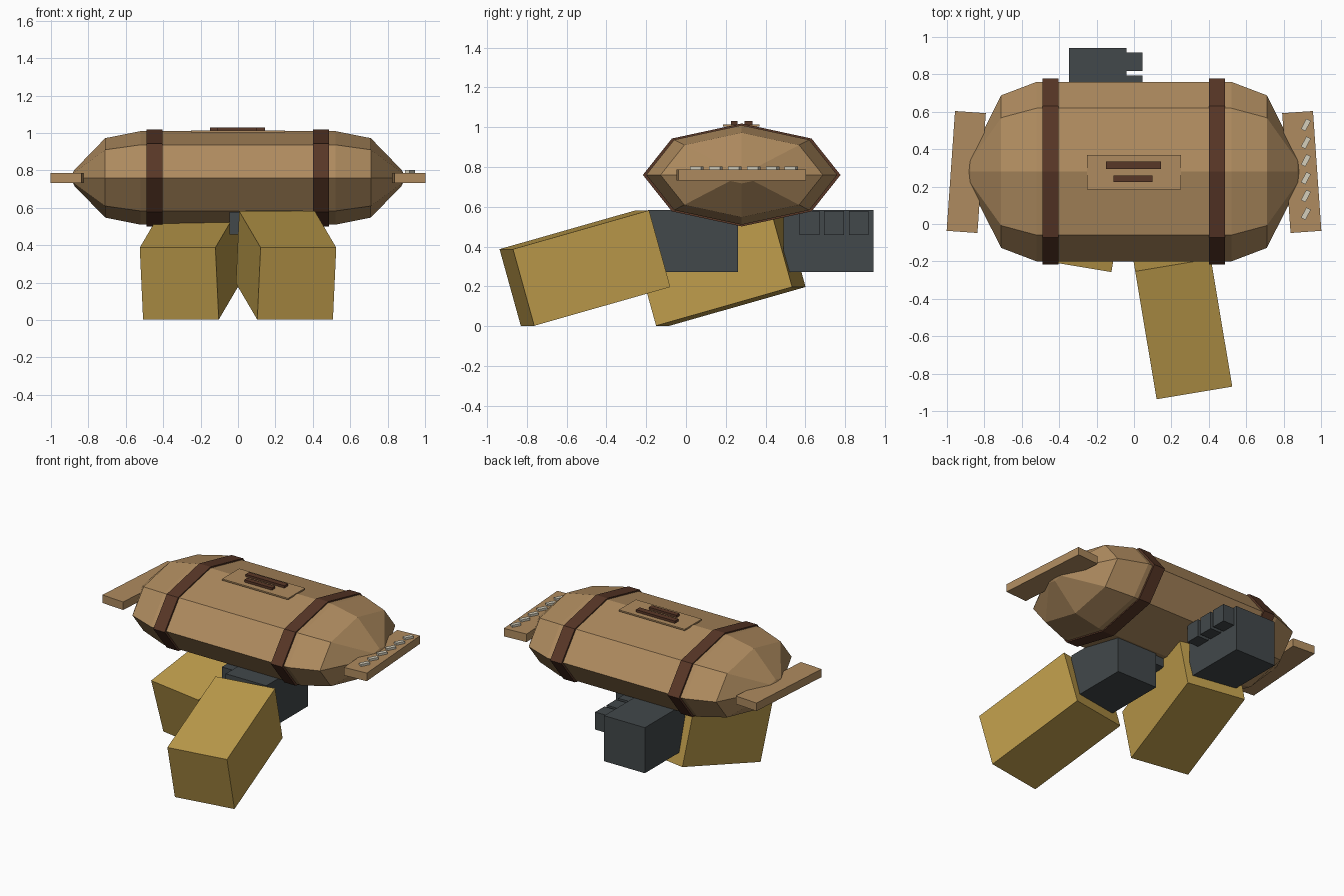
import bpy, bmesh
from math import radians, sin, cos, pi
from mathutils import Vector, Euler

if "Cube" in bpy.data.objects:
    bpy.data.objects.remove(bpy.data.objects["Cube"])


def material(name, rgb):
    m = bpy.data.materials.new(name)
    m.use_nodes = True
    m.diffuse_color = (*rgb, 1)
    m.node_tree.nodes["Principled BSDF"].inputs["Base Color"].default_value = (*rgb, 1)
    return m


TAN = material("tan", (0.43, 0.26, 0.115))
YELLOW = material("mustard yellow", (0.51, 0.33, 0.07))
DARK = material("dark slate", (0.054, 0.065, 0.069))
BROWN = material("dark brown", (0.098, 0.038, 0.02))
IVORY = material("ivory", (0.66, 0.62, 0.50))


def finish(name, bm, mat):
    bmesh.ops.recalc_face_normals(bm, faces=bm.faces)
    mesh = bpy.data.meshes.new(name)
    bm.to_mesh(mesh)
    bm.free()
    mesh.materials.append(mat)
    obj = bpy.data.objects.new(name, mesh)
    bpy.context.collection.objects.link(obj)
    return obj


def box(name, center, size, mat, rot=(0, 0, 0)):
    bm = bmesh.new()
    bmesh.ops.create_cube(bm, size=1)
    bmesh.ops.scale(bm, vec=Vector(size), verts=bm.verts)
    obj = finish(name, bm, mat)
    obj.location = center
    obj.rotation_euler = Euler([radians(a) for a in rot])
    return obj


def span_box(name, x, y, z, mat):
    """Box given by its low and high limits on each axis."""
    spans = (x, y, z)
    return box(name, [(a + b) / 2 for a, b in spans], [abs(b - a) for a, b in spans], mat)


def loft(name, stations, mat):
    """Eight-sided elliptical hull along x; stations are (x, scale)."""
    bm = bmesh.new()
    rings = []
    for x, s in stations:
        rings.append([bm.verts.new((x, 0.28 + 0.48 * s * cos(k * pi / 4),
                                    0.76 + 0.25 * s * sin(k * pi / 4))) for k in range(8)])
    for a, b in zip(rings, rings[1:]):
        for k in range(8):
            j = (k + 1) % 8
            bm.faces.new((a[k], a[j], b[j], b[k]))
    bm.faces.new(rings[0])
    bm.faces.new(rings[-1])
    return finish(name, bm, mat)


# Main hull with tapered, faceted ends
half = [(0.52, 1), (0.71, 0.85), (0.875, 0.17), (0.89, 0.05)]
loft("body", [(-x, s) for x, s in reversed(half)] + half, TAN)

# Dark straps around the hull
for side, x in (("right", -0.447), ("left", 0.443)):
    loft(side + "_strap", [(x - 0.043, 1.035), (x + 0.043, 1.035)], BROWN)

# Top plate with two raised bars
span_box("top_plate", (-0.25, 0.25), (0.185, 0.37), (1.004, 1.014), TAN)
span_box("long_bar", (-0.15, 0.145), (0.295, 0.335), (1.01, 1.03), BROWN)
span_box("short_bar", (-0.11, 0.10), (0.225, 0.26), (1.01, 1.03), BROWN)

# Arms, hands and side fins, one of each per side
for side, s, shift in (("left", 1, 0), ("right", -1, 0.68)):
    box(side + "_arm", (s * 0.257, -0.508 + shift, 0.292), (0.41, 0.72, 0.40),
        YELLOW, (15.7, 0, s * 9.5))
    span_box(side + "_hand", (s * 0.04, s * 0.348), (-0.19 + shift, 0.262 + shift),
             (0.273, 0.585), DARK)
    for i in range(3):
        y = -0.11 + shift + i * 0.124
        span_box(f"{side}_finger_{i + 1}", (-s * 0.045, s * 0.05), (y, y + 0.1),
                 (0.458, 0.578), DARK)
    box(side + "_fin", (s * 0.897, 0.278, 0.76), (0.165, 0.642, 0.055), TAN, (0, 0, s * 4))

# Row of slanted studs on the left fin
for i in range(6):
    box(f"stud_{i + 1}", (0.919, 0.055 + i * 0.095, 0.793), (0.027, 0.062, 0.018),
        IVORY, (0, 0, -28))
